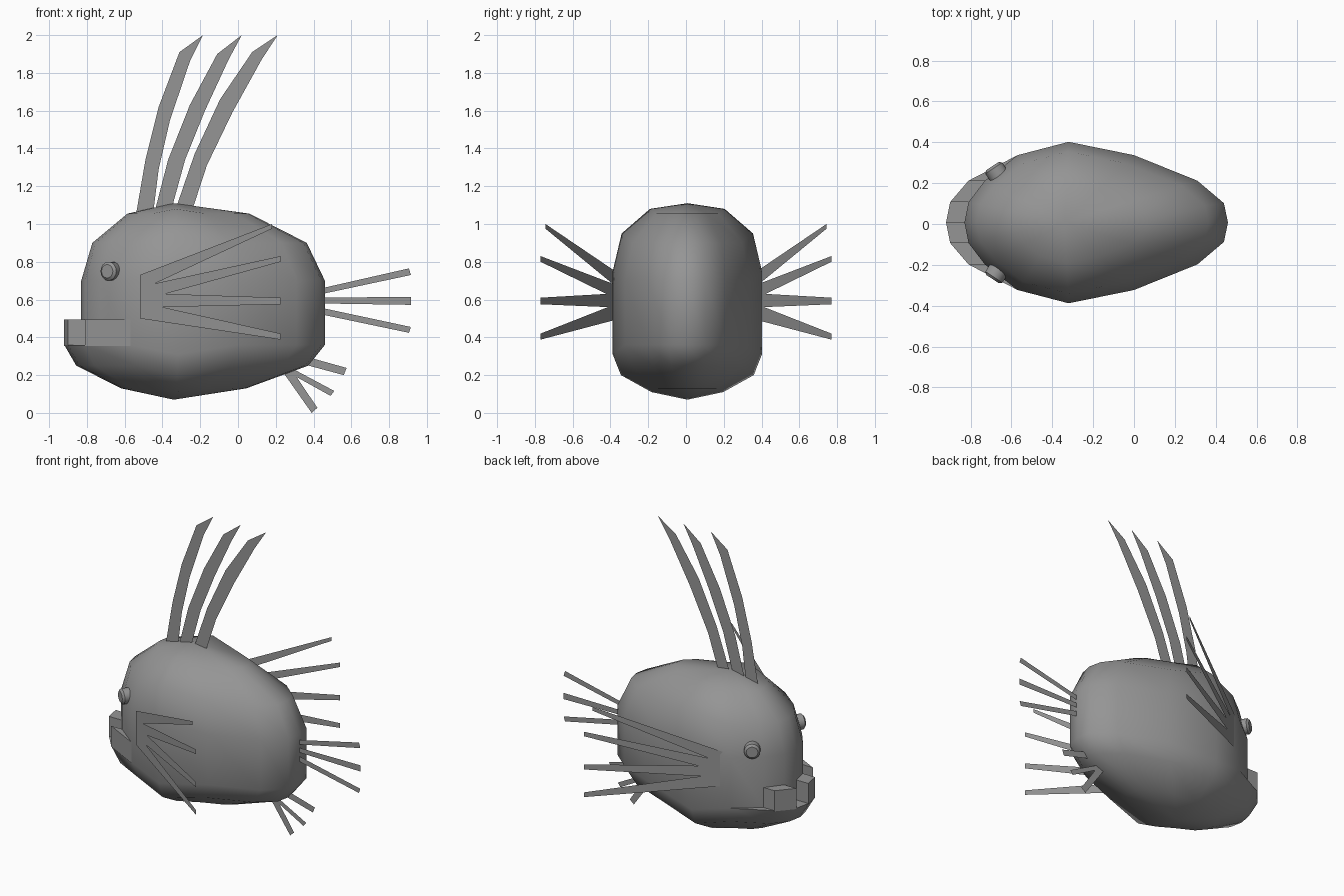
import bpy, bmesh, math
from mathutils import Vector

if "Cube" in bpy.data.objects:
    bpy.data.objects.remove(bpy.data.objects["Cube"])

mat = bpy.data.materials.new("grey")
mat.diffuse_color = (0.3, 0.3, 0.3, 1)
mat.use_nodes = True
mat.node_tree.nodes["Principled BSDF"].inputs["Base Color"].default_value = mat.diffuse_color


def make(name, verts, faces, smooth=False):
    me = bpy.data.meshes.new(name)
    bm = bmesh.new()
    vs = [bm.verts.new(v) for v in verts]
    for f in faces:
        bm.faces.new([vs[i] for i in f])
    bmesh.ops.remove_doubles(bm, verts=bm.verts, dist=0.0005)
    if smooth:
        bmesh.ops.recalc_face_normals(bm, faces=bm.faces)
    bm.to_mesh(me)
    bm.free()
    me.materials.append(mat)
    ob = bpy.data.objects.new(name, me)
    bpy.context.collection.objects.link(ob)
    if smooth:
        bpy.ops.object.select_all(action='DESELECT')
        ob.select_set(True)
        bpy.context.view_layer.objects.active = ob
        bpy.ops.object.shade_smooth_by_angle(angle=math.radians(40))
    return ob


# Body: stacked plan outlines; the jaw outline sticks out further than the head
rear = [(-.57, .33), (-.32, .395), (0, .33), (.31, .205), (.44, .095), (.46, 0)]
jaw_half = [(-.92, 0), (-.90, .10), (-.81, .205)] + rear
head_half = [(-.83, 0), (-.81, .10), (-.73, .205)] + rear
CX, CY, N = -.34, .007, 16


def full(half):
    return half + [(x, -y) for x, y in half[-2:0:-1]]


jaw, head = full(jaw_half), full(head_half)


def ring(outline, scale, z, side_lift):
    pts = []
    for x, y in outline:
        lift = side_lift * max(0, (abs(y) - .33) / .065)
        pts.append((CX + (x - CX) * scale, CY + y * scale, z + lift))
    return pts


levels = [(jaw, .48, .13, -.02), (jaw, .89, .25, -.05), (jaw, 1, .36, -.05),
          (head, 1, .36, -.05), (head, 1, .70, .05), (head, .88, .90, .05),
          (head, .50, 1.055, .025)]
verts = [p for lv in levels for p in ring(*lv)]
faces = []
for k in range(len(levels) - 1):
    for i in range(N):
        j = (i + 1) % N
        if k == 2 and 3 <= i < 13:
            continue        # jaw and head outlines coincide here
        faces.append((k * N + i, k * N + j, (k + 1) * N + j, (k + 1) * N + i))
verts += [(CX, CY, .07), (CX, CY, 1.11)]
top = (len(levels) - 1) * N
for i in range(N):
    j = (i + 1) % N
    faces += [(len(verts) - 2, j, i), (len(verts) - 1, top + i, top + j)]
make("body", verts, faces, True)

# Teeth: alternating raised blocks along the jaw ledge
for i in (1, 15, 13):
    j = (i + 1) % N
    base = [jaw[i], jaw[j], head[j], head[i]]
    base = [p for n, p in enumerate(base) if p not in base[:n]]
    n = len(base)
    v = [(x, y + CY, z) for z in (.355, .495) for x, y in base]
    f = [tuple(range(n)), tuple(range(n, 2 * n))]
    f += [(a, (a + 1) % n, n + (a + 1) % n, n + a) for a in range(n)]
    make("tooth", v, f, True)

# Eyes: short bevelled discs facing outward from the head
for s in (-1, 1):
    axis = Vector((-.55, s * .83, 0))
    u, w = axis.cross(Vector((0, 0, 1))).normalized(), Vector((0, 0, 1))
    c = Vector((-.675, s * .25 + CY, .75))
    v, f, M = [], [], 16
    for r, d in ((.05, -.03), (.05, .02), (.036, .032)):
        for a in range(M):
            t = 2 * math.pi * a / M
            v.append(c + axis * d + u * (r * math.cos(t)) + w * (r * math.sin(t)))
    for k in range(2):
        f += [(k * M + a, k * M + (a + 1) % M, (k + 1) * M + (a + 1) % M, (k + 1) * M + a)
              for a in range(M)]
    f += [tuple(range(M)), tuple(range(2 * M, 3 * M))]
    make("eye", v, f, True)


# Flat fins: paired edges joined into a strip in the centre plane
def strip(name, left, right):
    n = len(left)
    v = [(x, 0, z) for x, z in left + right]
    make(name, v, [(i, i + 1, n + i + 1, n + i) for i in range(n - 1)])


strip("dorsal_fin", [(-.54, 1.05), (-.49, 1.34), (-.42, 1.62), (-.31, 1.91), (-.185, 2)],
      [(-.45, 1.05), (-.42, 1.29), (-.36, 1.55), (-.255, 1.86), (-.185, 2)])
strip("dorsal_fin", [(-.445, 1.05), (-.37, 1.34), (-.255, 1.63), (-.11, 1.90), (.02, 2)],
      [(-.36, 1.05), (-.28, 1.34), (-.175, 1.60), (-.05, 1.87), (.02, 2)])
strip("dorsal_fin", [(-.34, 1.05), (-.23, 1.37), (-.095, 1.66), (.075, 1.91), (.21, 2)],
      [(-.25, 1.05), (-.165, 1.31), (-.03, 1.59), (.125, 1.87), (.21, 2)])

strip("tail_fin", [(.40, .65), (.905, .765)], [(.40, .62), (.915, .73)])
strip("tail_fin", [(.40, .61), (.915, .614)], [(.40, .58), (.915, .572)])
strip("tail_fin", [(.40, .565), (.915, .455)], [(.40, .53), (.905, .424)])

strip("belly_fin", [(.30, .315), (.575, .238)], [(.30, .27), (.56, .20)])
strip("belly_fin", [(.24, .26), (.51, .116)], [(.22, .24), (.49, .09)])
strip("belly_fin", [(.25, .28), (.42, .027)], [(.20, .27), (.39, 0)])

# Side fins: a fan of four fingers sweeping outward and back
fan_base = [(-.52, .73), (-.44, .685), (-.385, .63), (-.40, .56), (-.52, .50)]
tips = [((.18, 1.0), (.18, .975)), ((.225, .83), (.225, .80)),
        ((.225, .61), (.225, .575)), ((.225, .42), (.225, .388))]
for s in (-1, 1):
    pts = fan_base + [p for t in tips for p in t]
    v = [(x, s * (.345 + (x + .52) * .57), z) for x, z in pts]
    f = [(0, 1, 2, 3, 4)] + [(i, 5 + 2 * i, 6 + 2 * i, i + 1) for i in range(4)]
    make("side_fin", v, f)
